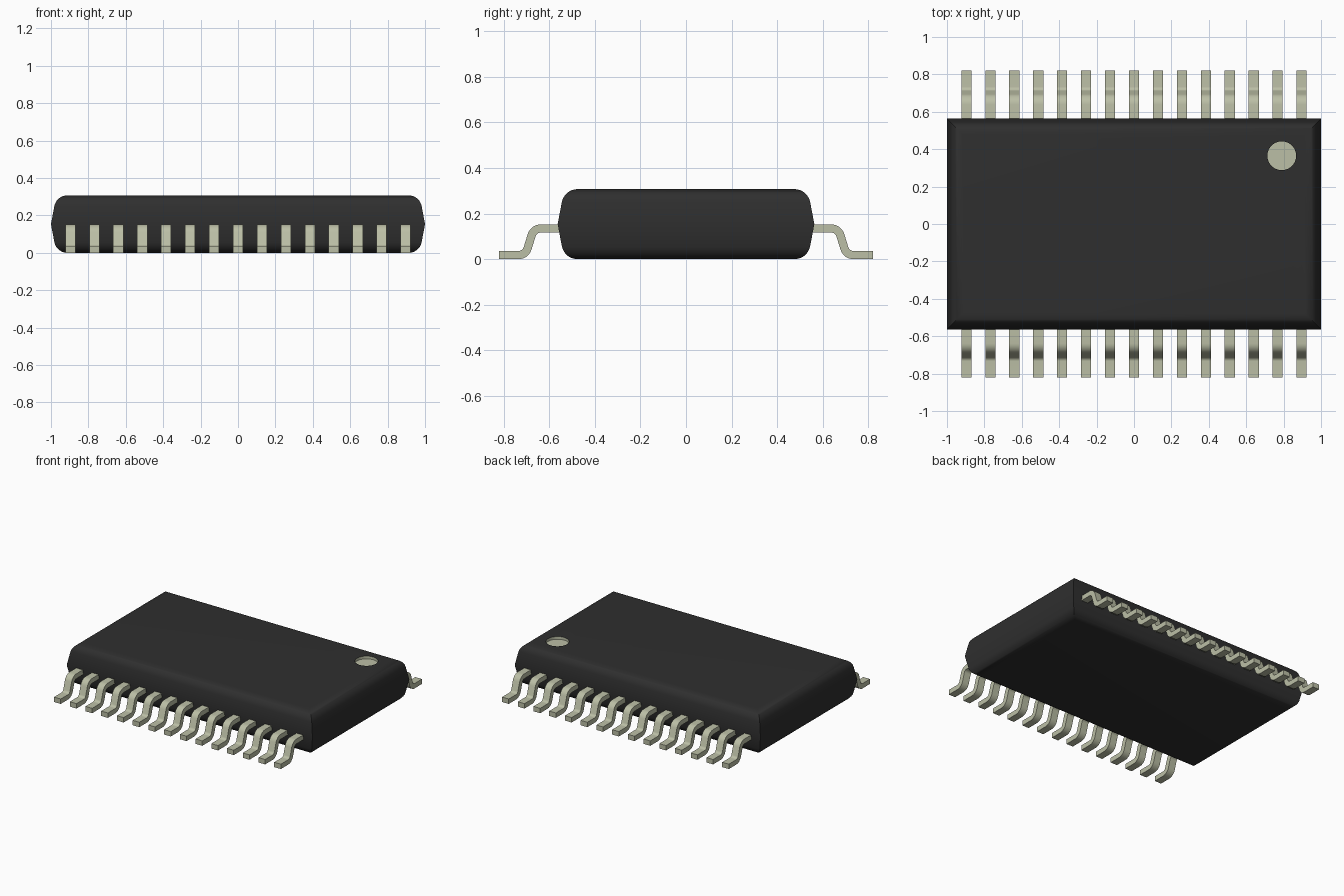
import bpy, bmesh, math
from mathutils import Vector

cube = bpy.data.objects.get("Cube")
if cube:
    bpy.data.objects.remove(cube)


def material(name, rgb):
    mat = bpy.data.materials.new(name)
    mat.use_nodes = True
    mat.diffuse_color = (*rgb, 1)
    mat.node_tree.nodes["Principled BSDF"].inputs["Base Color"].default_value = (*rgb, 1)
    return mat


black = material("black_plastic", (0.028, 0.028, 0.028))
metal = material("pale_metal", (0.50, 0.52, 0.38))


def finish(bm, name, mats):
    bmesh.ops.recalc_face_normals(bm, faces=bm.faces)
    mesh = bpy.data.meshes.new(name)
    bm.to_mesh(mesh)
    bm.free()
    for mat in mats:
        mesh.materials.append(mat)
    obj = bpy.data.objects.new(name, mesh)
    bpy.context.collection.objects.link(obj)
    bpy.ops.object.select_all(action='DESELECT')
    obj.select_set(True)
    bpy.context.view_layer.objects.active = obj
    bpy.ops.object.shade_smooth_by_angle(angle=math.radians(35))
    return obj


def bridge(bm, a, b):
    n = len(a)
    return [bm.faces.new((a[i], a[(i + 1) % n], b[(i + 1) % n], b[i])) for i in range(n)]


# Body: mitred rectangle rings that follow a rounded side profile
HALF_X, HALF_Y, HEIGHT = 1.0, 0.563, 0.307
RADIUS, DRAFT, STEPS = 0.07, math.radians(12), 8
mid = HEIGHT / 2
arc_centre = RADIUS + 0.017
upper = []
for i in range(STEPS + 1):
    a = DRAFT + (math.pi / 2 - DRAFT) * i / STEPS
    upper.append((arc_centre - RADIUS * math.cos(a), HEIGHT - RADIUS + RADIUS * math.sin(a)))
profile = [(d, HEIGHT - z) for d, z in reversed(upper)] + [(0, mid)] + upper

bm = bmesh.new()
rings = []
for inset, z in profile:
    x, y = HALF_X - inset, HALF_Y - inset
    rings.append([bm.verts.new((sx * x, sy * y, z))
                  for sx, sy in ((-1, -1), (1, -1), (1, 1), (-1, 1))])
for lower_ring, upper_ring in zip(rings, rings[1:]):
    bridge(bm, lower_ring, upper_ring)
bm.faces.new(rings[0])

# Round marker recess in the top face, with a metal-coloured floor
DOT_X, DOT_Y, DOT_R, DOT_DEPTH, SIDES = 0.79, 0.365, 0.077, 0.02, 40


def circle(z):
    return [bm.verts.new((DOT_X + DOT_R * math.cos(math.tau * i / SIDES),
                          DOT_Y + DOT_R * math.sin(math.tau * i / SIDES), z))
            for i in range(SIDES)]


rim, floor = circle(HEIGHT), circle(HEIGHT - DOT_DEPTH)
dot_faces = bridge(bm, rim, floor) + [bm.faces.new(floor)]
for face in dot_faces:
    face.material_index = 1
border = [bm.edges.get((loop[i], loop[i - 1])) for loop in (rings[-1], rim)
          for i in range(len(loop))]
bmesh.ops.triangle_fill(bm, edges=border, use_beauty=True, normal=(0, 0, 1))
finish(bm, "chip_body", [black, metal])

# Gull-wing pin: centre line with rounded bends, thickened and extruded
THICK, WIDTH, BEND = 0.036, 0.054, 0.04
path = [Vector(p) for p in ((0.53, 0.134), (0.668, 0.134), (0.704, 0.018), (0.82, 0.018))]


def rounded(points, radius, steps=6):
    out = [points[0]]
    for prev, corner, nxt in zip(points, points[1:], points[2:]):
        d0, d1 = (prev - corner).normalized(), (nxt - corner).normalized()
        half = d0.angle(d1) / 2
        centre = corner + (d0 + d1).normalized() * radius / math.sin(half)
        start = corner + d0 * radius / math.tan(half) - centre
        end = corner + d1 * radius / math.tan(half) - centre
        for i in range(steps + 1):
            out.append(centre + start.lerp(end, i / steps).normalized() * radius)
    return out + [points[-1]]


line = rounded(path, BEND)
bm = bmesh.new()
sections = []
for i, p in enumerate(line):
    tangent = (line[min(i + 1, len(line) - 1)] - line[max(i - 1, 0)]).normalized()
    normal = Vector((-tangent.y, tangent.x)) * THICK / 2
    sections.append([bm.verts.new((sx * WIDTH / 2, *(p + normal * sn)))
                     for sx, sn in ((-1, -1), (1, -1), (1, 1), (-1, 1))])
for a, b in zip(sections, sections[1:]):
    bridge(bm, a, b)
bm.faces.new(sections[0])
bm.faces.new(sections[-1])
pin = finish(bm, "pin", [metal])

# Rows of pins along the back and front
COUNT, PITCH = 15, 0.128
for side, turn in (("back", 0), ("front", math.pi)):
    for i in range(COUNT):
        copy = bpy.data.objects.new(f"{side}_pin_{i + 1}", pin.data)
        copy.location.x = (i - (COUNT - 1) / 2) * PITCH
        copy.rotation_euler.z = turn
        bpy.context.collection.objects.link(copy)
bpy.data.objects.remove(pin)
